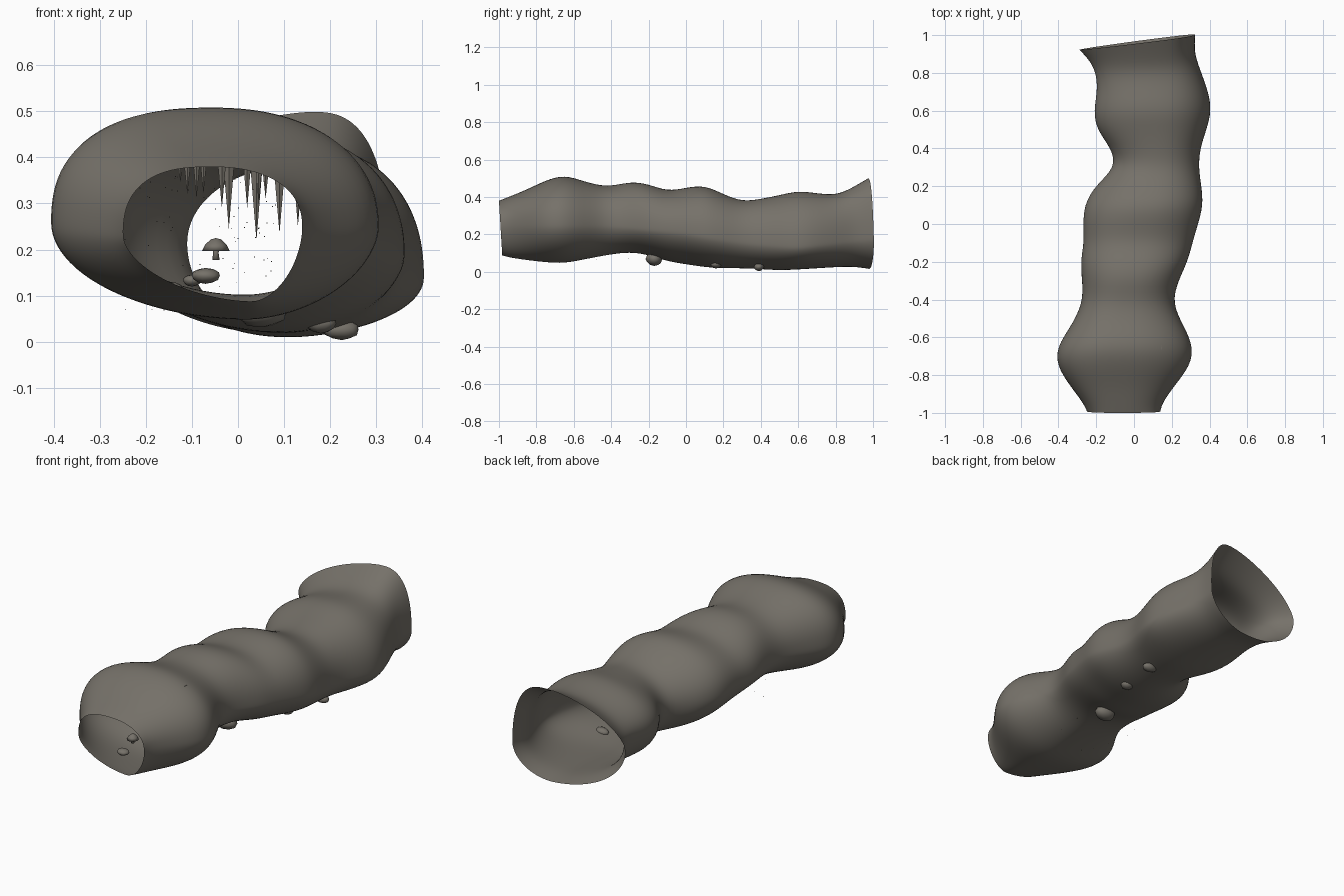
import bpy
import bmesh
import math
import random
from mathutils import Vector

random.seed(4)
cube = bpy.data.objects.get("Cube")
if cube:
    bpy.data.objects.remove(cube, do_unlink=True)

stone = bpy.data.materials.new("warm grey stone")
stone.use_nodes = True
stone.diffuse_color = (0.18, 0.166, 0.142, 1)
stone.node_tree.nodes["Principled BSDF"].inputs["Base Color"].default_value = stone.diffuse_color

# Outline along the passage: y, right x, left x, floor z, ceiling z
OUTLINE = [
    (-1, -.25, .14, .087, .38), (-.95, -.27, .15, .075, .40), (-.85, -.345, .22, .062, .44),
    (-.75, -.41, .3, .05, .49), (-.65, -.41, .315, .044, .52), (-.55, -.34, .27, .065, .485),
    (-.42, -.27, .2, .09, .45), (-.3, -.275, .235, .107, .485), (-.2, -.285, .285, .09, .47),
    (-.1, -.265, .31, .055, .43), (0, -.27, .34, .04, .45), (.1, -.265, .368, .024, .465),
    (.2, -.21, .358, .018, .415), (.3, -.095, .342, .019, .375), (.4, -.12, .35, .014, .39),
    (.5, -.2, .385, .007, .41), (.6, -.215, .412, .012, .435), (.7, -.195, .395, .018, .42),
    (.8, -.2, .35, .025, .41), (.88, -.23, .318, .028, .45), (.96, -.29, .325, .015, .5),
]
# Slower drift of the section: y, widest z on each wall, ceiling ridge x, floor x,
# fullness of the upper left, upper right, lower left and lower right quarters
DRIFT = [
    (-1, .23, .25, -.06, .03, 2.6, 2.3, 1.75, 1.8), (-.7, .26, .25, -.06, .02, 2.5, 2.2, 1.95, 1.8),
    (-.4, .25, .25, -.03, .01, 2.3, 2.2, 1.9, 1.8), (0, .24, .21, .05, .03, 2.2, 2.2, 1.9, 1.8),
    (.3, .21, .16, .13, .11, 2, 2.2, 2, 1.9), (.6, .24, .135, .13, .1, 2.1, 2.2, 2, 2),
    (1, .26, .19, .17, .1, 1.6, 2.6, 2, 1.9),
]


def sample(table, y):
    """Linear interpolation of a station table at y."""
    for a, b in zip(table, table[1:]):
        if y <= b[0]:
            t = (y - a[0]) / (b[0] - a[0])
            return [p + (q - p) * t for p, q in zip(a[1:], b[1:])]
    return list(table[-1][1:])


def section_point(y, angle):
    """Point on the wall: four super-elliptic quarters joined at the extremes."""
    x0, x1, z0, z1 = sample(OUTLINE, y)
    left_z, right_z, ridge_x, floor_x, *fullness = sample(DRIFT, y)
    c, s = math.cos(angle), math.sin(angle)
    power = fullness[(2 if s < 0 else 0) + (1 if c > 0 else 0)]
    u, v = abs(c) ** (2 / power), abs(s) ** (2 / power)
    side_x, side_z = (x1, right_z) if c > 0 else (x0, left_z)
    end_x, end_z = (ridge_x, z1) if s > 0 else (floor_x, z0)
    x = end_x + (side_x - end_x) * u
    z = side_z + (end_z - side_z) * v
    # both mouths are cut at a slant
    back = max(0, (y - .7) / .26)
    front = max(0, (-y - .9) / .1)
    return Vector((x, y + back * (.13 * x - .03 * (z - .25)) + front * .06 * (.38 - z), z))


def ceiling(x, y):
    """Height of the ceiling above a spot in the passage."""
    points = [section_point(y, math.pi * i / 60) for i in range(61)]
    return min(points, key=lambda p: abs(p.x - x)).z


def finish(name, bm, smooth=True):
    mesh = bpy.data.meshes.new(name)
    bm.to_mesh(mesh)
    bm.free()
    mesh.materials.append(stone)
    for face in mesh.polygons:
        face.use_smooth = smooth
    obj = bpy.data.objects.new(name, mesh)
    bpy.context.collection.objects.link(obj)
    return obj


# Tunnel wall: one open lofted sheet
SIDES = 40
bm = bmesh.new()
rings = [[bm.verts.new(section_point(row[0], math.tau * i / SIDES)) for i in range(SIDES)]
         for row in OUTLINE]
for a, b in zip(rings, rings[1:]):
    for i in range(SIDES):
        j = (i + 1) % SIDES
        bm.faces.new((a[i], a[j], b[j], b[i]))
bmesh.ops.recalc_face_normals(bm, faces=bm.faces)
tunnel = finish("tunnel_wall", bm)
subdivision = tunnel.modifiers.new("Smooth wall", "SUBSURF")
subdivision.levels = subdivision.render_levels = 2


def boulder(name, place, size):
    bm = bmesh.new()
    bmesh.ops.create_icosphere(bm, subdivisions=2, radius=1)
    for v in bm.verts:
        v.co *= random.uniform(.94, 1.04)
    obj = finish(name, bm)
    obj.location, obj.scale = place, size


# Floor boulders, some pushing through the floor
BOULDERS = [
    ((.05, -.17, .068), (.057, .045, .038)), ((.18, .16, .04), (.034, .03, .022)),
    ((.225, .39, .026), (.04, .027, .023)), ((-.07, -.87, .143), (.031, .028, .017)),
    ((-.1, -.5, .133), (.02, .02, .013)), ((-.15, -.55, .118), (.03, .025, .012)),
]
for n, (place, size) in enumerate(BOULDERS):
    boulder(f"boulder_{n + 1}", place, size)

# Stalactites: x and z of each tip, hung from the ceiling
TIPS = [(-.125, .345), (-.11, .32), (-.09, .31), (-.075, .32), (-.035, .29), (-.02, .245),
        (.02, .29), (.04, .22), (.045, .3), (.06, .31), (.09, .235), (.13, .25)]
for n, (x, tip) in enumerate(TIPS):
    y = random.uniform(-.72, -.25)
    height = ceiling(x, y) - .02 - tip
    bm = bmesh.new()
    bmesh.ops.create_cone(bm, cap_ends=True, segments=6, radius1=0,
                          radius2=.07 * height + .006, depth=height)
    spike = finish(f"stalactite_{n + 1}", bm, smooth=False)
    spike.location = (x, y, tip + height / 2)

# Small mushroom: stem and domed cap turned from profiles
def turned(name, profile, place):
    bm = bmesh.new()
    verts = [bm.verts.new((r, 0, z)) for r, z in profile]
    edges = [bm.edges.new(pair) for pair in zip(verts, verts[1:])]
    bmesh.ops.spin(bm, geom=verts + edges, cent=(0, 0, 0), axis=(0, 0, 1),
                   angle=math.tau, steps=12)
    bmesh.ops.remove_doubles(bm, verts=bm.verts, dist=.0001)
    bmesh.ops.recalc_face_normals(bm, faces=bm.faces)
    finish(name, bm).location = place


mushroom = (-.048, -.82, .177)
turned("mushroom_stem", [(0, 0), (.008, 0), (.006, .015), (.007, .03), (0, .03)], mushroom)
turned("mushroom_cap", [(0, .032), (.015, .026), (.03, .02), (.023, .034), (.011, .045), (0, .048)],
       mushroom)

# Fine drifting grit near the front of the passage
bm = bmesh.new()
for _ in range(90):
    spot = Vector((random.uniform(-.25, .1), random.uniform(-.6, -.2), random.uniform(.06, .36)))
    corners = [bm.verts.new(spot + Vector(d) * .001)
               for d in ((1, 1, 1), (1, -1, -1), (-1, 1, -1), (-1, -1, 1))]
    for skip in range(4):
        bm.faces.new([c for k, c in enumerate(corners) if k != skip])
bmesh.ops.recalc_face_normals(bm, faces=bm.faces)
finish("drifting_grit", bm, smooth=False)
